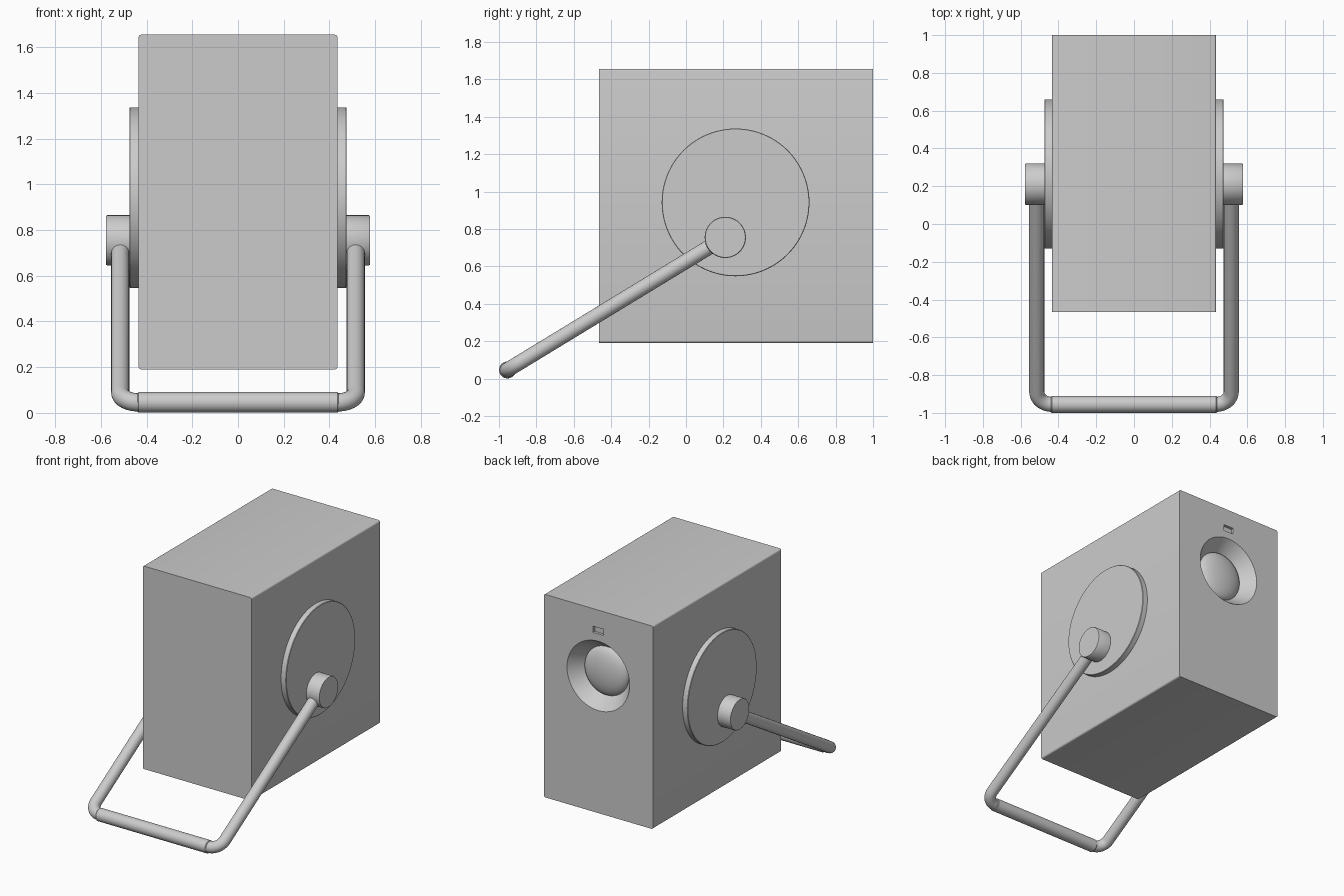
import bpy, bmesh
from math import radians, cos, sin, pi, hypot
from mathutils import Vector

if "Cube" in bpy.data.objects:
    bpy.data.objects.remove(bpy.data.objects["Cube"])

SEG = 96


def finish(name, bm, smooth=True):
    bmesh.ops.remove_doubles(bm, verts=bm.verts, dist=1e-6)
    bmesh.ops.recalc_face_normals(bm, faces=bm.faces)
    me = bpy.data.meshes.new(name)
    bm.to_mesh(me)
    bm.free()
    ob = bpy.data.objects.new(name, me)
    bpy.context.collection.objects.link(ob)
    if smooth:
        smooth_by_angle(ob)
    return ob


def smooth_by_angle(ob):
    bpy.ops.object.select_all(action='DESELECT')
    ob.select_set(True)
    bpy.context.view_layer.objects.active = ob
    bpy.ops.object.shade_smooth_by_angle(angle=radians(35))


def box_bm(lo, hi):
    bm = bmesh.new()
    bmesh.ops.create_cube(bm, size=1)
    for v in bm.verts:
        v.co = Vector([(a + b) / 2 + c * (b - a) for a, b, c in zip(lo, hi, v.co)])
    return bm


def lathe(name, profile, centre, axis):
    """Revolve (radius, position) pairs about a line along the x or y axis."""
    bm = bmesh.new()
    rings = []
    for r, p in profile:
        ring = []
        for i in range(SEG):
            a = 2 * pi * i / SEG
            u, w = r * cos(a), r * sin(a)
            co = (p, centre[0] + u, centre[1] + w) if axis == 'x' else (centre[0] + u, p, centre[1] + w)
            ring.append(bm.verts.new(co))
        rings.append(ring)
    for a, b in zip(rings, rings[1:]):
        for i in range(SEG):
            j = (i + 1) % SEG
            bm.faces.new((a[i], a[j], b[j], b[i]))
    bm.faces.new(rings[0])
    bm.faces.new(rings[-1])
    return finish(name, bm)


# Main body, with the long edges running front to back softened
bm = box_bm((-0.435, -0.465, 0.19), (0.435, 1.0, 1.655))
edges = [e for e in bm.edges if abs(e.verts[0].co.y - e.verts[1].co.y) > 1]
bmesh.ops.bevel(bm, geom=edges, offset=0.012, segments=4, profile=0.5, affect='EDGES')
body = finish('body', bm, smooth=False)

# Flared lens recess and small sensor window cut into the rear face
LENS = (0.0, 1.18)
recess = lathe('lens_recess_cutter', [(0.175, 0.90), (0.25, 1.0), (0.265, 1.02)], LENS, 'y')
window = finish('sensor_cutter', box_bm((-0.042, 0.98, 1.483), (0.042, 1.05, 1.528)))
for cutter in (recess, window):
    mod = body.modifiers.new(cutter.name, 'BOOLEAN')
    mod.operation = 'DIFFERENCE'
    mod.solver = 'EXACT'
    mod.object = cutter
    bpy.ops.object.select_all(action='DESELECT')
    bpy.context.view_layer.objects.active = body
    body.select_set(True)
    bpy.ops.object.modifier_apply(modifier=mod.name)
for cutter in (recess, window):
    bpy.data.objects.remove(cutter)
smooth_by_angle(body)

# Domed lens sitting at the bottom of the recess
dome = [(0.174, 0.89)] + [(0.174 * cos(a), 0.90 + 0.06 * sin(a))
                          for a in [i * pi / 2 / 12 for i in range(12)]] + [(0.002, 0.96)]
lathe('lens', dome, LENS, 'y')

# Side discs and pivot hubs
PIVOT = (0.21, 0.755)
for side, s in (('right', 1), ('left', -1)):
    lathe('side_disc_' + side, [(0.395, s * 0.42), (0.395, s * 0.472), (0.392, s * 0.475)],
          (0.265, 0.942), 'x')
    lathe('pivot_hub_' + side, [(0.11, s * 0.46), (0.11, s * 0.572), (0.107, s * 0.577)], PIVOT, 'x')

# Handle: one bent tube running from hub to hub
BAR = (-0.955, 0.046)
dy, dz = PIVOT[0] - BAR[0], PIVOT[1] - BAR[1]
length = hypot(dy, dz)
half = [(0.515, length - 0.03)]
half += [(0.435 + 0.08 * cos(a), 0.08 - 0.08 * sin(a)) for a in [i * pi / 2 / 10 for i in range(11)]]
path = half + [(-x, t) for x, t in reversed(half)]
cu = bpy.data.curves.new('handle', 'CURVE')
cu.dimensions = '3D'
cu.bevel_depth = 0.04
cu.bevel_resolution = 8
cu.use_fill_caps = True
sp = cu.splines.new('POLY')
sp.points.add(len(path) - 1)
for p, (x, t) in zip(sp.points, path):
    p.co = (x, BAR[0] + dy * t / length, BAR[1] + dz * t / length, 1)
handle = bpy.data.objects.new('handle', cu)
bpy.context.collection.objects.link(handle)
bpy.ops.object.select_all(action='DESELECT')
handle.select_set(True)
bpy.context.view_layer.objects.active = handle
bpy.ops.object.convert(target='MESH')
smooth_by_angle(handle)

# Grip sleeve around the crossbar
lathe('grip_sleeve', [(0.041, -0.44), (0.045, -0.435), (0.045, 0.435), (0.041, 0.44)], BAR, 'x')
